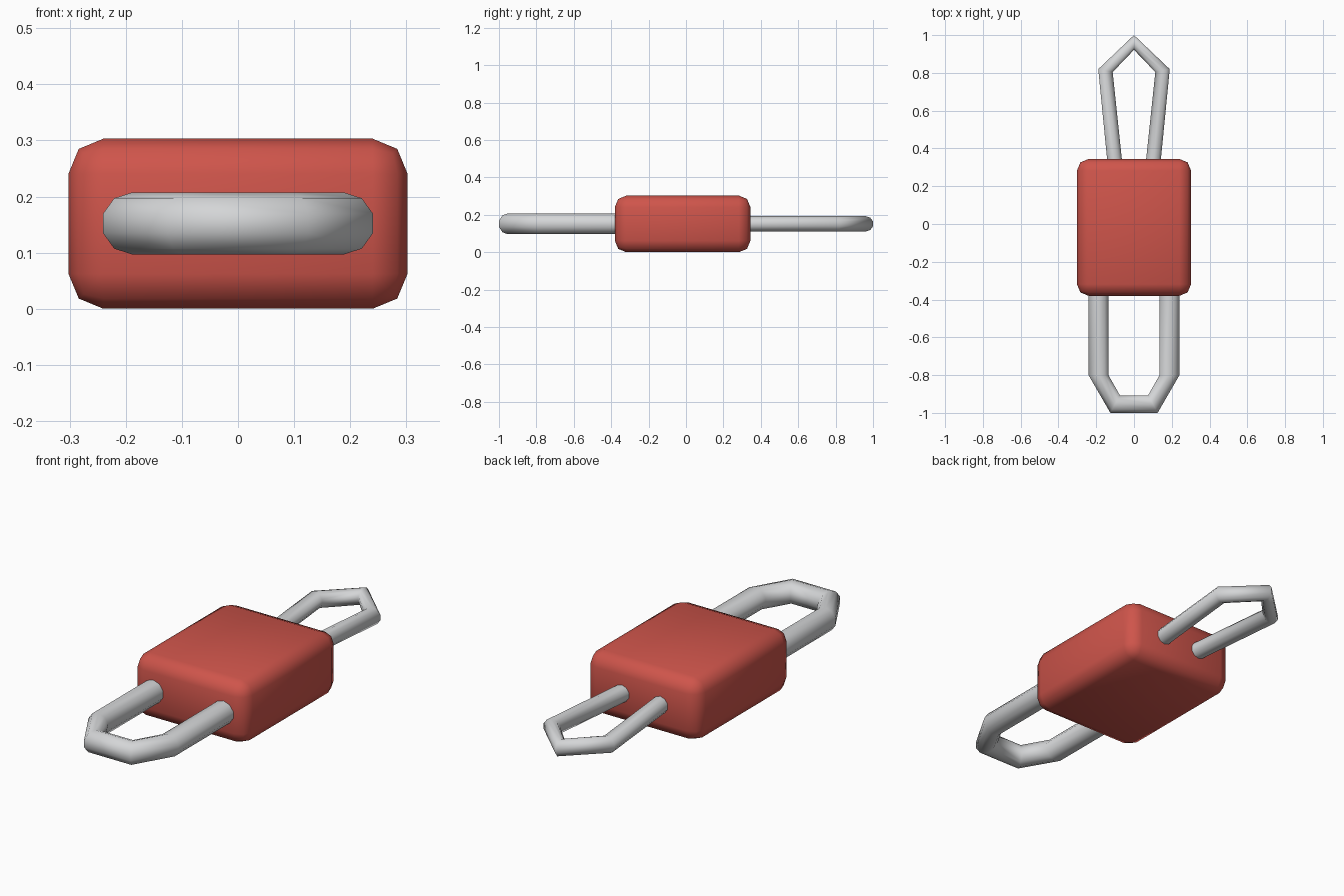
import bpy, bmesh, math
from mathutils import Vector

default = bpy.data.objects.get("Cube")
if default:
    bpy.data.objects.remove(default, do_unlink=True)

MID_Z = 0.152
SIDES = 10


def material(name, rgb, roughness):
    mat = bpy.data.materials.new(name)
    mat.use_nodes = True
    mat.diffuse_color = (*rgb, 1)
    shader = mat.node_tree.nodes["Principled BSDF"]
    shader.inputs["Base Color"].default_value = (*rgb, 1)
    shader.inputs["Roughness"].default_value = roughness
    return mat


def add_object(name, bm, mat):
    bmesh.ops.recalc_face_normals(bm, faces=bm.faces)
    mesh = bpy.data.meshes.new(name)
    bm.to_mesh(mesh)
    bm.free()
    mesh.materials.append(mat)
    obj = bpy.data.objects.new(name, mesh)
    bpy.context.collection.objects.link(obj)
    bpy.ops.object.select_all(action='DESELECT')
    obj.select_set(True)
    bpy.context.view_layer.objects.active = obj
    return obj


def wire_loop(name, half, radius, mat):
    """Tube through (centre, outward direction) rings, mirrored across x = 0."""
    rings = [(Vector((*c, MID_Z)), Vector((*d, 0)).normalized()) for c, d in half]
    flip = Vector((-1, 1, 1))
    rings += [(c * flip, d * flip) for c, d in reversed(rings) if c.x > 0]
    bm = bmesh.new()
    loops = []
    for centre, out in rings:
        loop = []
        for i in range(SIDES):
            a = math.tau * (i + 0.5) / SIDES
            offset = out * math.cos(a) + Vector((0, 0, math.sin(a)))
            loop.append(bm.verts.new(centre + offset * radius))
        loops.append(loop)
    for a, b in zip(loops, loops[1:]):
        for i in range(SIDES):
            j = (i + 1) % SIDES
            bm.faces.new((a[i], a[j], b[j], b[i]))
    bm.faces.new(loops[0])
    bm.faces.new(loops[-1])
    obj = add_object(name, bm, mat)
    bpy.ops.object.shade_smooth_by_angle(angle=math.radians(80))
    return obj


red = material("red plastic", (0.62, 0.09, 0.07), 0.5)
steel = material("light grey metal", (0.66, 0.67, 0.68), 0.5)

# Rounded central block
bm = bmesh.new()
bmesh.ops.create_cube(bm, size=1)
bmesh.ops.scale(bm, vec=(0.604, 0.725, 0.303), verts=bm.verts)
bmesh.ops.translate(bm, vec=(0, -0.018, 0.1515), verts=bm.verts)
body = add_object("body", bm, red)
bevel = body.modifiers.new("rounded_edges", 'BEVEL')
bevel.width = 0.062
bevel.segments = 2
bpy.ops.object.shade_smooth()

# Wide blunt loop at the front
wire_loop("front_loop", [((0.188, -0.34), (1, 0)),
                         ((0.188, -0.80), (1, 0)),
                         ((0.10, -0.953), (0.48, -0.88))], 0.0555, steel)

# Narrow pointed loop at the back
wire_loop("back_loop", [((0.10, 0.31), (1, -0.1)),
                        ((0.151, 0.812), (0.98, 0.2)),
                        ((0, 0.961), (0, 1))], 0.041, steel)
